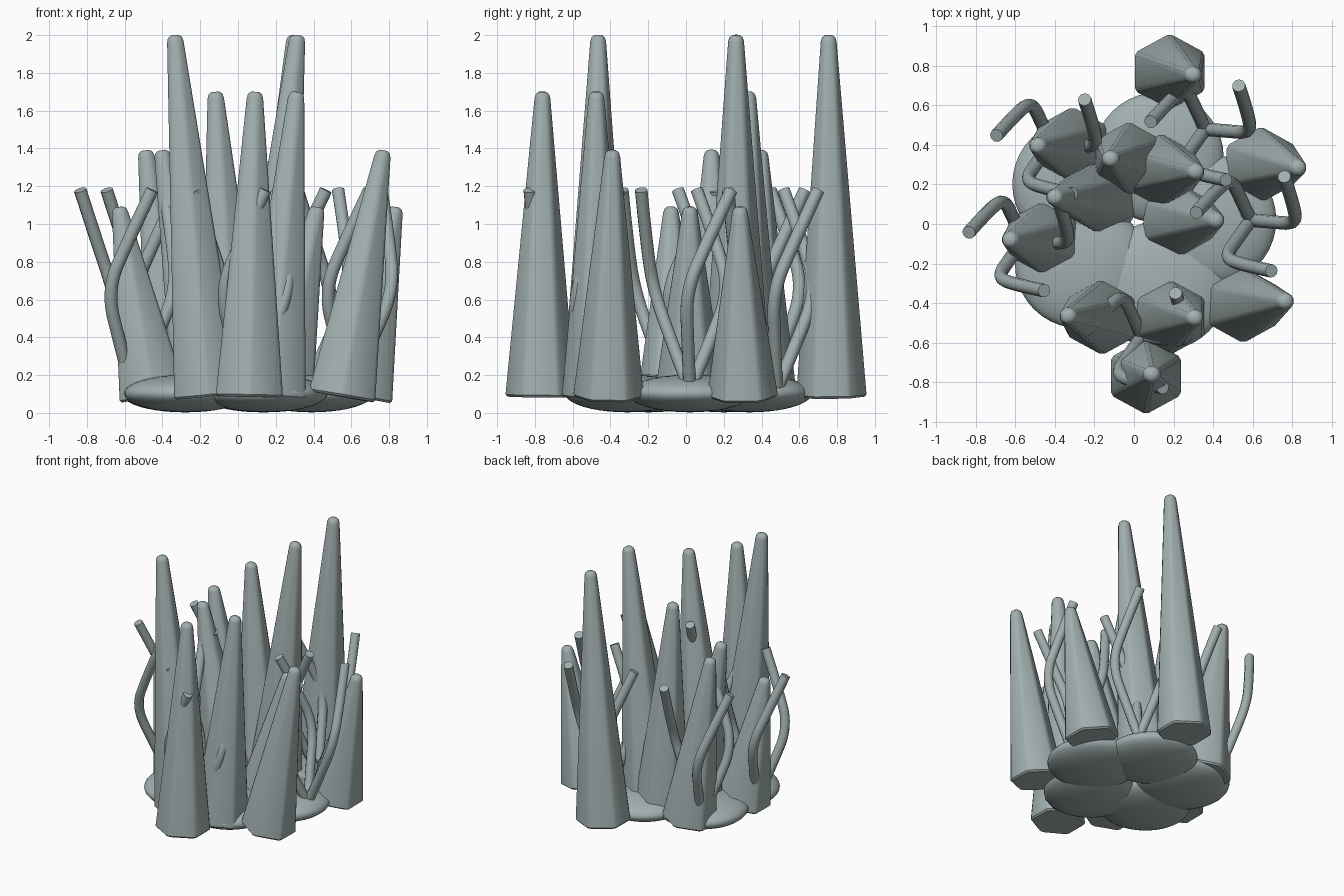
import bpy, bmesh
from math import radians, cos, sin, pi
from mathutils import Vector, Matrix

cube = bpy.data.objects.get("Cube")
if cube:
    bpy.data.objects.remove(cube)

# One flat grey-green stone colour
stone = bpy.data.materials.new("grey_green_stone")
stone.use_nodes = True
colour = (0.36, 0.43, 0.43, 1)
stone.diffuse_color = colour
bsdf = next(n for n in stone.node_tree.nodes if n.type == 'BSDF_PRINCIPLED')
bsdf.inputs["Base Color"].default_value = colour


def finish(obj, angle):
    """Give the part its material and smooth the gentle edges."""
    obj.data.materials.clear()
    obj.data.materials.append(stone)
    bpy.ops.object.select_all(action='DESELECT')
    obj.select_set(True)
    bpy.context.view_layer.objects.active = obj
    bpy.ops.object.shade_smooth_by_angle(angle=radians(angle))


def link(name, data):
    obj = bpy.data.objects.new(name, data)
    bpy.context.collection.objects.link(obj)
    return obj


def crystal(name, base, tip):
    """Tapered hexagonal spike with softened corners and a rounded tip."""
    base, tip = Vector(base), Vector(tip)
    axis = tip - base
    length = axis.length
    # radius, height, half angle of the corner chamfer
    profile = [(0.175, 0, 4), (0.186, 0.012, 4), (0.043, length - 0.035, 13),
               (0.036, length - 0.012, 15), (0.02, length, 15)]
    bm = bmesh.new()
    rings = []
    for radius, z, chamfer in profile:
        angles = [radians(30 + 60 * k + s * chamfer) for k in range(6) for s in (-1, 1)]
        rings.append([bm.verts.new((1.06 * radius * cos(a), radius * sin(a), z)) for a in angles])
    for low, high in zip(rings, rings[1:]):
        for i in range(12):
            j = (i + 1) % 12
            bm.faces.new((low[i], low[j], high[j], high[i]))
    bm.faces.new(rings[0][::-1])
    bm.faces.new(rings[-1])
    lean = Vector((0, 0, 1)).rotation_difference(axis)
    bm.transform(Matrix.Translation(base) @ lean.to_matrix().to_4x4())
    mesh = bpy.data.meshes.new(name)
    bm.to_mesh(mesh)
    bm.free()
    finish(link(name, mesh), 40)


def pad(name, x, y):
    """Flattened round stone at the foot."""
    bm = bmesh.new()
    bmesh.ops.create_uvsphere(bm, u_segments=40, v_segments=20, radius=1)
    bm.transform(Matrix.Translation((x, y, 0.103)) @ Matrix.Diagonal((0.33, 0.33, 0.1, 1)))
    mesh = bpy.data.meshes.new(name)
    bm.to_mesh(mesh)
    bm.free()
    finish(link(name, mesh), 60)


def tendrils(name, x, y):
    """Three bowed stalks spreading from one root."""
    path = [(0, 0, 0.12), (0.11, -0.01, 0.36), (0.235, -0.02, 0.65),
            (0.21, 0.1, 0.92), (0.17, 0.22, 1.18)]
    curve = bpy.data.curves.new(name, 'CURVE')
    curve.dimensions = '3D'
    curve.bevel_depth = 0.034
    curve.bevel_resolution = 3
    curve.use_fill_caps = True
    for k in range(3):
        turn = Matrix.Rotation(k * 2 * pi / 3, 3, 'Z')
        spline = curve.splines.new('NURBS')
        spline.points.add(len(path) - 1)
        for point, offset in zip(spline.points, path):
            point.co = (*(turn @ Vector(offset) + Vector((x, y, 0))), 1)
        spline.order_u = 3
        spline.use_endpoint_u = True
        spline.resolution_u = 8
    obj = link(name, curve)
    bpy.ops.object.select_all(action='DESELECT')
    obj.select_set(True)
    bpy.context.view_layer.objects.active = obj
    bpy.ops.object.convert(target='MESH')
    finish(bpy.context.view_layer.objects.active, 50)


# Foot: ring of five pads
for i in range(5):
    a = i * 2 * pi / 5 + 0.03
    pad(f"foot_pad_{i + 1}", 0.37 * cos(a) + 0.02, 0.34 * sin(a) + 0.01)

# Spikes: base x, base y, tip x, tip y, height
spikes = [(0.18, 0.77, 0.30, 0.755, 2.0), (0.06, -0.77, 0.09, -0.76, 1.7),
          (0.55, -0.41, 0.77, -0.39, 1.39), (0.18, -0.47, 0.31, -0.475, 1.7),
          (-0.16, -0.47, -0.335, -0.465, 2.0), (-0.45, -0.07, -0.63, -0.08, 1.09),
          (-0.31, 0.40, -0.49, 0.395, 1.39), (-0.17, 0.14, -0.405, 0.135, 1.39),
          (-0.02, 0.33, -0.12, 0.33, 1.7), (0.13, 0.27, 0.315, 0.265, 2.0),
          (0.64, 0.30, 0.835, 0.285, 1.09), (0.22, 0.02, 0.42, 0.02, 1.09)]
for i, (bx, by, tx, ty, height) in enumerate(spikes):
    crystal(f"crystal_spike_{i + 1}", (bx, by, 0.085), (tx, ty, height))

# Tendril clusters
roots = [(0.59, 0.02), (0.36, 0.48), (-0.42, 0.41), (-0.56, -0.08), (0.04, -0.57)]
for i, (x, y) in enumerate(roots):
    tendrils(f"tendril_cluster_{i + 1}", x, y)
